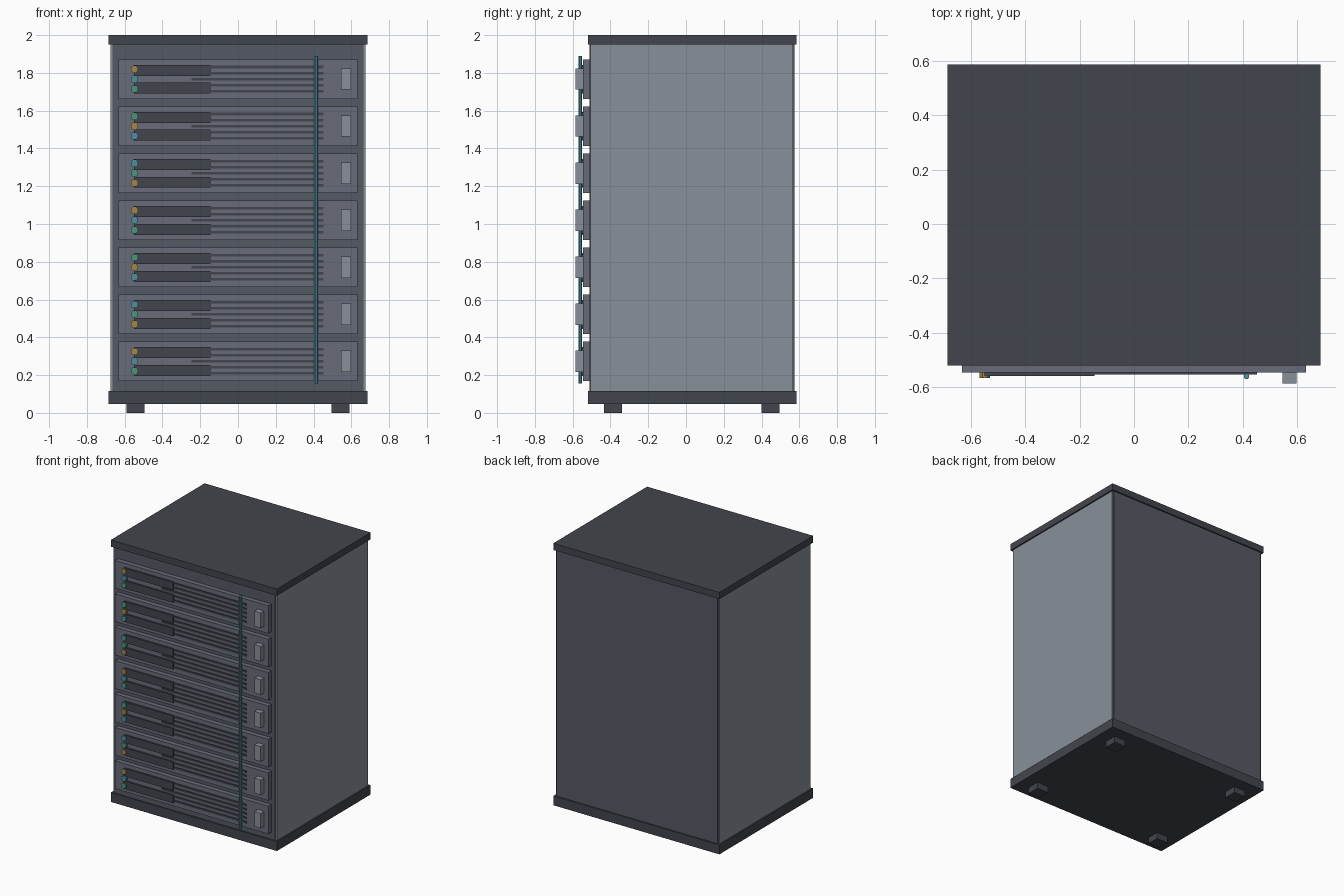
import bpy, math

if "Cube" in bpy.data.objects:
    bpy.data.objects.remove(bpy.data.objects["Cube"])

def material(name, rgb):
    m = bpy.data.materials.new(name)
    m.diffuse_color = (*rgb, 1)
    m.use_nodes = True
    m.node_tree.nodes["Principled BSDF"].inputs["Base Color"].default_value = m.diffuse_color
    return m

DARK = material("charcoal", (0.055, 0.06, 0.075))
FRAME = material("frame_grey", (0.09, 0.10, 0.125))
UNIT = material("unit_grey", (0.14, 0.15, 0.19))
PANEL = material("panel_grey", (0.25, 0.28, 0.32))
BLUE = material("cable_blue", (0.08, 0.30, 0.38))
LIGHTS = [material("light_green", (0.07, 0.30, 0.20)),
          material("light_blue", (0.08, 0.27, 0.34)),
          material("light_amber", (0.36, 0.24, 0.07))]

def box(name, x, y, z, mat):
    """Box from (min, max) ranges on each axis."""
    lo, hi = zip(x, y, z)
    verts = [(a, b, c) for a in x for b in y for c in z]
    faces = [(0, 1, 3, 2), (4, 6, 7, 5), (0, 4, 5, 1), (2, 3, 7, 6), (0, 2, 6, 4), (1, 5, 7, 3)]
    me = bpy.data.meshes.new(name)
    me.from_pydata(verts, [], faces)
    me.materials.append(mat)
    ob = bpy.data.objects.new(name, me)
    bpy.context.collection.objects.link(ob)
    return ob

def rod(name, loc, r, depth, sides, rot, mat):
    bpy.ops.mesh.primitive_cylinder_add(vertices=sides, radius=r, depth=depth, location=loc, rotation=rot)
    ob = bpy.context.object
    ob.name = name
    ob.data.materials.append(mat)
    return ob

# Cabinet: body, side panels, base and lid
box("cabinet_body", (-0.664, 0.664), (-0.51, 0.575), (0.10, 1.96), FRAME)
for s, side in ((-1, "left"), (1, "right")):
    box(f"side_panel_{side}", tuple(sorted((s * 0.66, s * 0.675))), (-0.505, 0.567), (0.11, 1.955), PANEL)
box("base", (-0.685, 0.685), (-0.52, 0.585), (0.047, 0.117), DARK)
box("lid", (-0.685, 0.685), (-0.52, 0.585), (1.95, 2.0), DARK)

# Feet
for x in (-0.59, 0.495):
    for y in (-0.435, 0.40):
        box("foot", (x, x + 0.095), (y, y + 0.095), (0, 0.05), DARK)

# Rack units, bottom to top
for i in range(7):
    z = 0.273 + 0.249 * i
    box("rack_unit", (-0.632, 0.632), (-0.545, -0.505), (z - 0.104, z + 0.104), UNIT)
    for dz in (-0.048, 0.046):
        box("drive_bay", (-0.55, -0.145), (-0.558, -0.54), (z + dz - 0.029, z + dz + 0.029), DARK)
    for k in range(-2, 3):
        h = z + 0.032 * k
        box("vent_slat", (-0.245, 0.452), (-0.552, -0.54), (h - 0.007, h + 0.007), DARK)
    for j in range(3):
        rod("status_light", (-0.548, -0.553, z + 0.052 * (j - 1)), 0.021, 0.026, 8,
            (math.pi / 2, math.pi / 8, 0), LIGHTS[(j - i) % 3])
    box("handle", (0.545, 0.597), (-0.585, -0.54), (z - 0.056, z + 0.056), PANEL)

# Cable running down the front
rod("front_cable", (0.413, -0.559, 1.022), 0.0105, 1.735, 8, (0, 0, math.pi / 8), BLUE)
